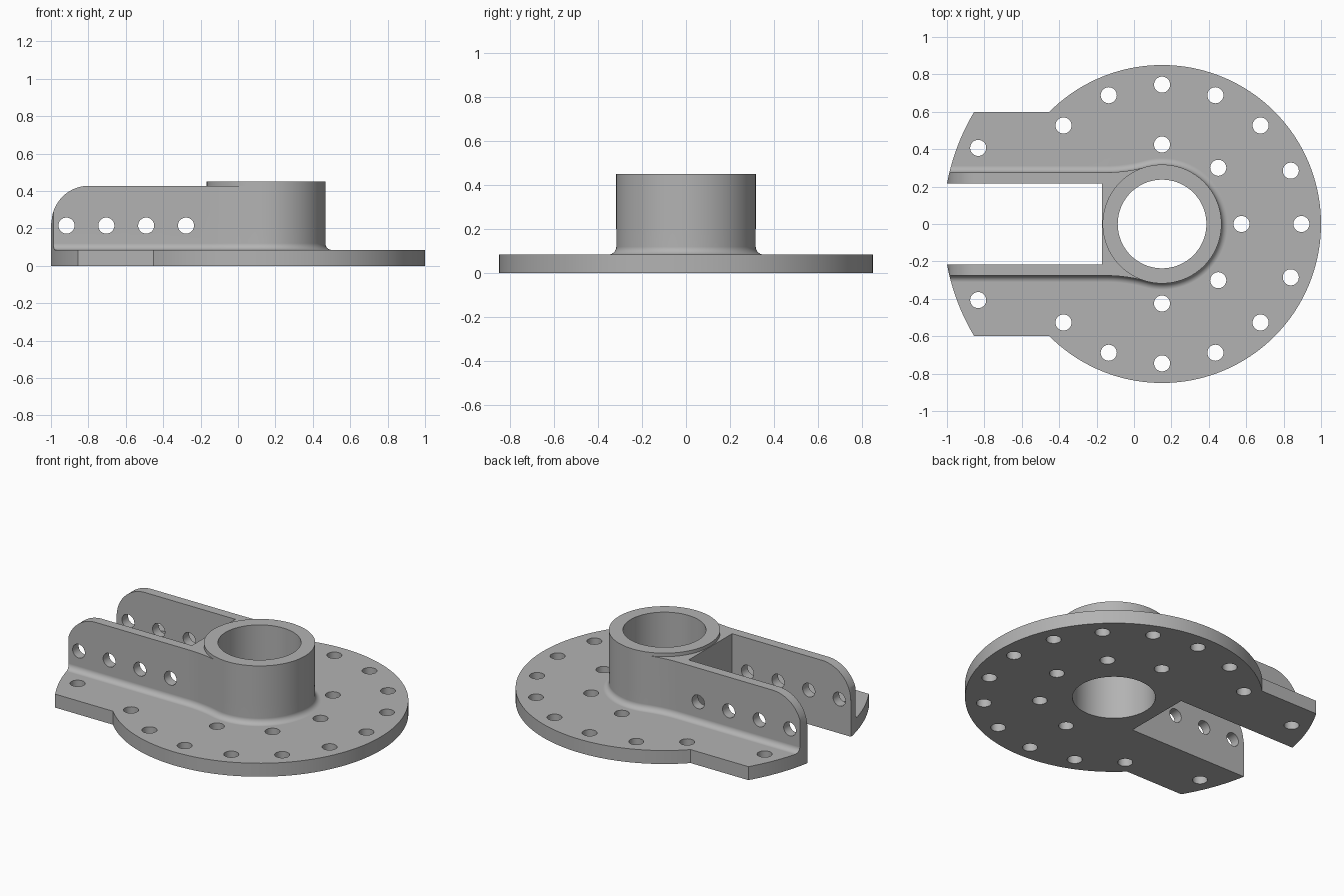
import bpy, bmesh
from math import sin, cos, pi, sqrt, asin, atan2, radians
from mathutils import Matrix

cube = bpy.data.objects.get("Cube")
if cube:
    bpy.data.objects.remove(cube, do_unlink=True)

CX = 0.15                              # axis of the hub and disc
PLATE, WALL, HUB = 0.085, 0.428, 0.45  # top heights
HUB_R, BORE_R, HOLE_R = 0.317, 0.237, 0.043

metal = bpy.data.materials.new("grey metal")
metal.use_nodes = True
metal.diffuse_color = (0.45, 0.45, 0.45, 1)
metal.node_tree.nodes["Principled BSDF"].inputs["Base Color"].default_value = (0.45, 0.45, 0.45, 1)


def finish(bm, name):
    bmesh.ops.recalc_face_normals(bm, faces=bm.faces)
    mesh = bpy.data.meshes.new(name)
    bm.to_mesh(mesh)
    bm.free()
    mesh.materials.append(metal)
    obj = bpy.data.objects.new(name, mesh)
    bpy.context.collection.objects.link(obj)
    return obj


def loft(name, rings):
    """Closed solid through rings that share a point count."""
    bm = bmesh.new()
    loops = [[bm.verts.new(p) for p in ring] for ring in rings]
    for a, b in zip(loops, loops[1:]):
        for i in range(len(a)):
            j = (i + 1) % len(a)
            bm.faces.new((a[i], a[j], b[j], b[i]))
    bm.faces.new(loops[0])
    bm.faces.new(loops[-1])
    return finish(bm, name)


def cylinders(name, items, along_y=False):
    """Items are (centre, radius, length, segments)."""
    bm = bmesh.new()
    turn = Matrix.Rotation(pi / 2, 4, 'X') if along_y else Matrix()
    for centre, r, length, seg in items:
        bmesh.ops.create_cone(bm, cap_ends=True, segments=seg, radius1=r, radius2=r,
                              depth=length, matrix=Matrix.Translation(centre) @ turn)
    return finish(bm, name)


def arc(cx, cy, r, a0, a1, n):
    return [(cx + r * cos(a0 + (a1 - a0) * i / n), cy + r * sin(a0 + (a1 - a0) * i / n))
            for i in range(n + 1)]


def combine(target, tool, operation):
    mod = target.modifiers.new(operation, 'BOOLEAN')
    mod.operation, mod.solver, mod.object = operation, 'EXACT', tool
    bpy.ops.object.select_all(action='DESELECT')
    bpy.context.view_layer.objects.active = target
    target.select_set(True)
    bpy.ops.object.modifier_apply(modifier=mod.name)
    bpy.data.objects.remove(tool, do_unlink=True)


# Base plate: disc with a squared tail
a = asin(0.6 / 0.85)
outline = arc(CX, 0, 0.85, a - pi, pi - a, 120) + [(-1.3, 0.6), (-1.3, -0.6)]
bracket = loft("flanged_bracket", [[(x, y, z) for x, y in outline] for z in (0, PLATE)])

# Upright body: hub blended into two parallel walls
WALL_Y, BLEND_X = 0.276, -0.15
dx = CX - BLEND_X
BLEND_R = (dx ** 2 + WALL_Y ** 2 - HUB_R ** 2) / (2 * (HUB_R - WALL_Y))
turn = atan2(WALL_Y + BLEND_R, -dx)    # hub angle where the blend begins


def body_outline(d):
    half = arc(CX, 0, HUB_R + d, 0, turn, 32)
    half += arc(BLEND_X, WALL_Y + BLEND_R, BLEND_R - d, turn - pi, -pi / 2, 12)[1:]
    half.append((-1.3, WALL_Y + d))
    return half + [(x, -y) for x, y in reversed(half[1:])]


FILLET = 0.035
levels = [(FILLET, 0.03)]
for i in range(9):
    t = i / 8 * pi / 2
    levels.append((FILLET * (1 - sin(t)), PLATE + FILLET * (1 - cos(t))))
levels.append((0, WALL))
body = loft("upright_body", [[(x, y, z) for x, y in body_outline(d)] for d, z in levels])
combine(bracket, body, 'UNION')

# Raised hub rim
rim = cylinders("hub_rim", [((CX, 0, (HUB + 0.2) / 2), HUB_R + 0.0008, HUB - 0.2, 96)])
combine(bracket, rim, 'UNION')

# Curved tail end
trim = cylinders("tail_trim", [((CX, 0, 0), 1.17, 2, 256)])
combine(bracket, trim, 'INTERSECT')

# Slot between the walls
slot = loft("slot_cutter", [[(x, y, z) for x, y in
            ((-1.5, -0.216), (-0.17, -0.216), (-0.17, 0.216), (-1.5, 0.216))] for z in (-0.1, WALL + 0.005)])
combine(bracket, slot, 'DIFFERENCE')

# Rounded upper corners of the walls
R = 0.2
corner = arc(-0.997 + R, WALL - R, R, pi, pi / 2, 20) + [(-0.997 + R, 0.7), (-1.2, 0.7), (-1.2, WALL - R)]
rounder = loft("corner_cutter", [[(x, y, z) for x, z in corner] for y in (-0.5, 0.5)])
combine(bracket, rounder, 'DIFFERENCE')

# Bore and bolt holes
drills = [((CX, 0, 0.2), BORE_R, 1, 96)]
spots = [(0.745, 22.5 * i) for i in range(-6, 7)] + [(0.425, 45 * i) for i in range(-2, 3)]
for r, deg in spots:
    t = radians(deg)
    drills.append(((CX + r * cos(t), r * sin(t), 0), HOLE_R, 1, 32))
drills += [((-0.833, s * 0.407, 0), HOLE_R, 1, 32) for s in (-1, 1)]
combine(bracket, cylinders("bolt_cutter", drills), 'DIFFERENCE')

# Pin holes through both walls
pins = [((-0.917 + 0.213 * i, 0, 0.215), HOLE_R, 1, 32) for i in range(4)]
combine(bracket, cylinders("pin_cutter", pins, True), 'DIFFERENCE')

# Smooth curved faces, crisp edges
bpy.ops.object.shade_smooth_by_angle(angle=radians(30))
weighted = bracket.modifiers.new("weighted", 'WEIGHTED_NORMAL')
weighted.keep_sharp = True
